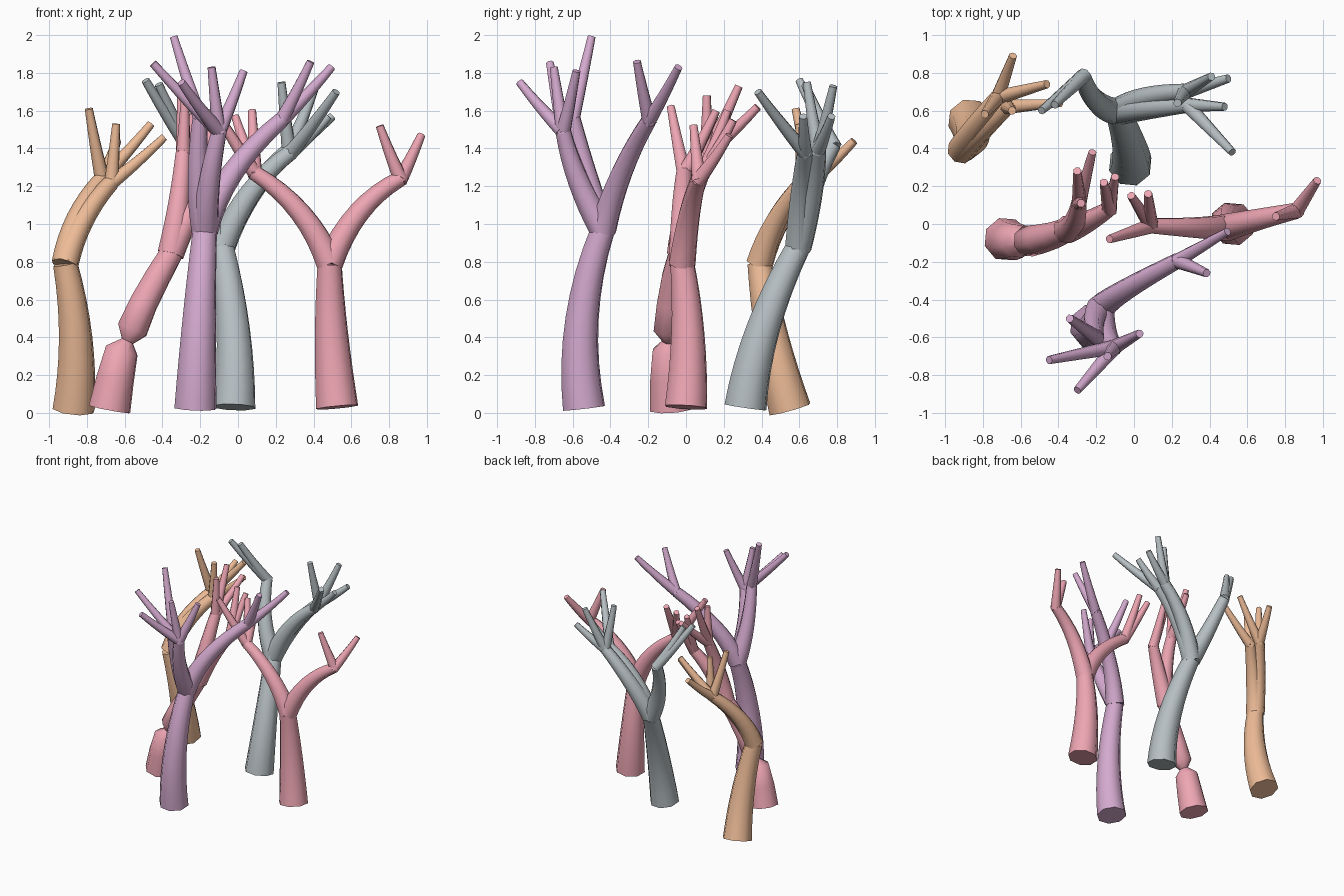
import bpy, bmesh, math
from mathutils import Vector

SIDES = 8


def material(name, rgb):
    m = bpy.data.materials.new(name)
    m.diffuse_color = (*rgb, 1)
    return m


def loft(name, rings, mat):
    """Closed octagonal tube through (centre, radius) rings."""
    bm = bmesh.new()
    pts = [Vector(p) for p, r in rings]
    n = len(pts)
    u = Vector((math.cos(0.3), math.sin(0.3), 0))
    loops = []
    for i, (p, r) in enumerate(rings):
        t = (pts[min(i + 1, n - 1)] - pts[max(i - 1, 0)]).normalized()
        u = (u - t * u.dot(t)).normalized()
        v = t.cross(u)
        loops.append([bm.verts.new(pts[i] + r * (math.cos(a) * u + math.sin(a) * v))
                      for a in (k * math.tau / SIDES for k in range(SIDES))])
    for a, b in zip(loops, loops[1:]):
        for k in range(SIDES):
            j = (k + 1) % SIDES
            bm.faces.new((a[k], a[j], b[j], b[k]))
    bm.faces.new(loops[0][::-1])
    bm.faces.new(loops[-1])
    me = bpy.data.meshes.new(name)
    bm.to_mesh(me)
    bm.free()
    ob = bpy.data.objects.new(name, me)
    bpy.context.collection.objects.link(ob)
    if mat:
        me.materials.append(mat)
    bpy.ops.object.select_all(action='DESELECT')
    ob.select_set(True)
    bpy.context.view_layer.objects.active = ob
    bpy.ops.object.shade_smooth_by_angle(angle=math.radians(50))


def tube(name, a, m, b, r0, r1, mat, steps=8):
    """Tapered tube curving from a through m to b."""
    a, m, b = Vector(a), Vector(m), Vector(b)
    c = 2 * m - (a + b) / 2
    rings = []
    for i in range(steps + 1):
        t = i / steps
        rings.append((a * (1 - t) ** 2 + c * 2 * t * (1 - t) + b * t * t, r0 + (r1 - r0) * t))
    loft(name, rings, mat)


def tree(name, mat, trunk, branches):
    """trunk: base, middle, fork; branches: (middle, end, twig tips)."""
    fork = trunk[2]
    if trunk[0]:
        tube(name + "_trunk", *trunk, 0.117, 0.067, mat)
    for i, (mid, end, tips) in enumerate(branches):
        tube(f"{name}_branch_{i}", fork, mid, end, 0.074, 0.043, mat)
        for j, tip in enumerate(tips):
            a, b = Vector(end), Vector(tip)
            start = a - (b - a).normalized() * 0.015
            mid_twig = (start + b) / 2 + Vector((0, 0, -0.008))
            tube(f"{name}_twig_{i}_{j}", start, mid_twig, b, 0.041, 0.022, mat, 6)


orange = material("orange", (0.85, 0.50, 0.31))
red = material("red", (0.85, 0.38, 0.45))
purple = material("purple", (0.66, 0.40, 0.62))
grey = material("grey", (0.47, 0.52, 0.54))

# orange tree
tree("orange_tree", orange,
     ((-0.87, 0.55, 0.02), (-0.86, 0.455, 0.40), (-0.915, 0.39, 0.79)), [
    ((-0.85, 0.50, 1.03), (-0.72, 0.67, 1.24),
     [(-0.79, 0.58, 1.61), (-0.64, 0.89, 1.44), (-0.46, 0.74, 1.53)]),
    ((-0.82, 0.48, 1.02), (-0.67, 0.62, 1.22),
     [(-0.645, 0.60, 1.53), (-0.39, 0.64, 1.46)])])

# grey tree
tree("grey_tree", grey,
     ((-0.02, 0.315, 0.03), (-0.025, 0.41, 0.45), (-0.085, 0.595, 0.88)), [
    ((0.06, 0.665, 1.15), (0.27, 0.70, 1.39),
     [(0.41, 0.78, 1.73), (0.50, 0.77, 1.57), (0.23, 0.64, 1.75)]),
    ((0.07, 0.61, 1.17), (0.28, 0.63, 1.38),
     [(0.52, 0.38, 1.70), (0.48, 0.62, 1.57)]),
    ((-0.20, 0.65, 1.14), (-0.27, 0.78, 1.42),
     [(-0.49, 0.60, 1.76), (-0.42, 0.63, 1.74)])])

# purple tree
tree("purple_tree", purple,
     ((-0.225, -0.54, 0.025), (-0.205, -0.55, 0.50), (-0.175, -0.44, 0.97)), [
    ((-0.03, -0.34, 1.27), (0.23, -0.195, 1.55),
     [(0.385, -0.26, 1.86), (0.495, -0.04, 1.83)]),
    ((-0.15, -0.57, 1.23), (-0.10, -0.65, 1.49),
     [(-0.30, -0.88, 1.75), (0.03, -0.58, 1.81), (-0.14, -0.70, 1.83),
      (-0.45, -0.72, 1.85)]),
    ((-0.21, -0.52, 1.24), (-0.20, -0.60, 1.56),
     [(-0.34, -0.50, 1.99)])])

# right red tree
tree("right_red_tree", red,
     ((0.525, 0.0, 0.03), (0.495, 0.01, 0.42), (0.485, -0.02, 0.79)), [
    ((0.64, 0.02, 1.06), (0.86, 0.07, 1.24),
     [(0.75, 0.04, 1.52), (0.97, 0.23, 1.47)]),
    ((0.33, -0.02, 1.06), (0.09, -0.01, 1.27),
     [(0.075, 0.16, 1.60), (-0.015, 0.15, 1.57), (-0.13, -0.08, 1.62)])])

# left red tree: pinched trunk, then the crown
loft("left_red_tree_trunk", [
    ((-0.68, -0.08, 0.02), 0.117), ((-0.65, -0.09, 0.18), 0.105),
    ((-0.615, -0.09, 0.33), 0.092), ((-0.585, -0.09, 0.38), 0.035),
    ((-0.56, -0.09, 0.44), 0.086), ((-0.50, -0.08, 0.58), 0.079),
    ((-0.425, -0.06, 0.72), 0.072), ((-0.35, -0.03, 0.85), 0.064)], red)
tree("left_red_tree", red, (None, None, (-0.355, -0.03, 0.845)), [
    ((-0.315, 0.01, 1.10), (-0.29, 0.11, 1.37),
     [(-0.30, 0.28, 1.73), (-0.22, 0.38, 1.62), (-0.28, 0.11, 1.68)]),
    ((-0.25, 0.01, 1.06), (-0.13, 0.08, 1.25),
     [(-0.16, 0.22, 1.60), (-0.10, 0.25, 1.55)])])
